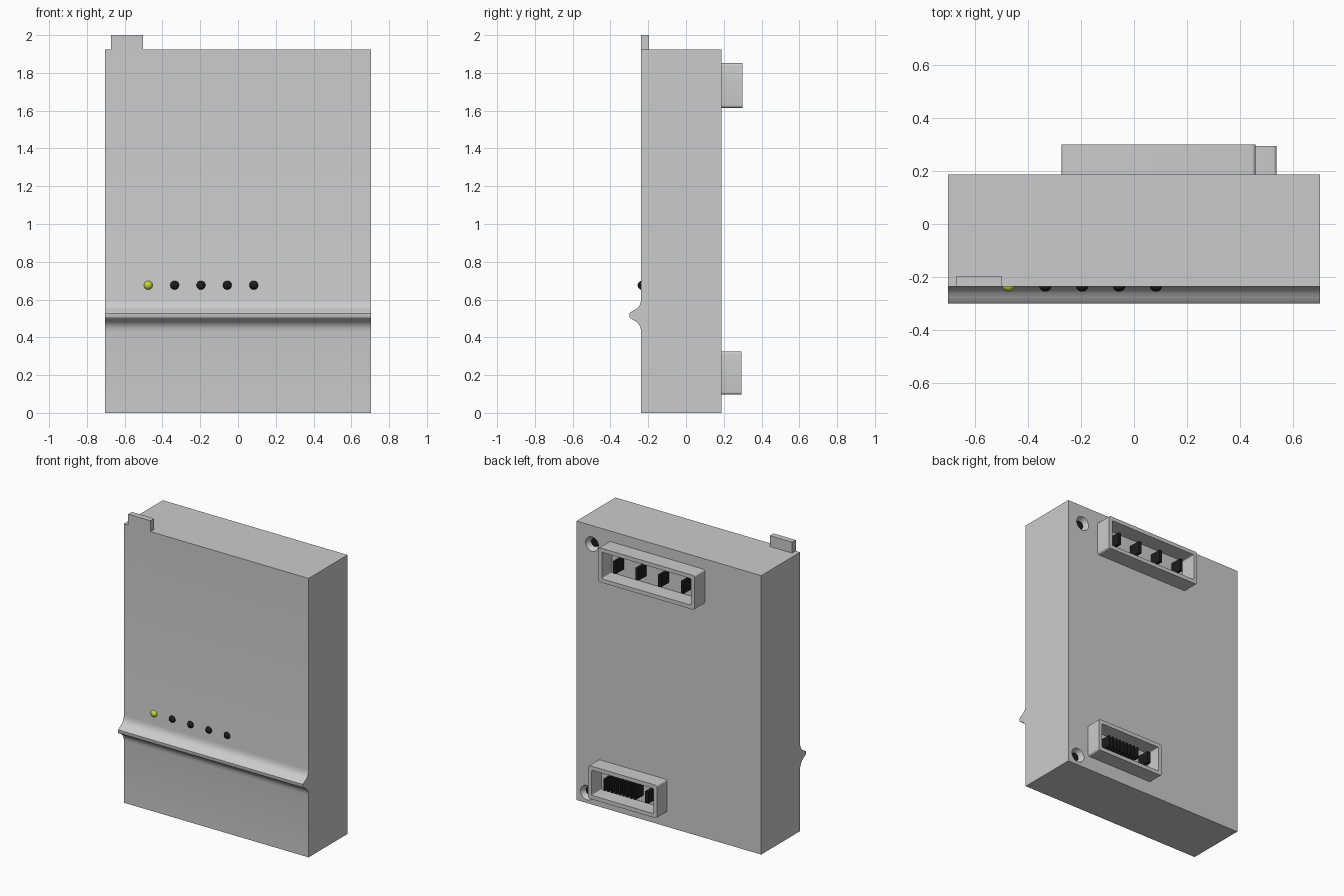
import bpy, bmesh, math
from mathutils import Matrix

if "Cube" in bpy.data.objects:
    bpy.data.objects.remove(bpy.data.objects["Cube"])

FRONT, BACK, HALF, TOP = -0.237, 0.187, 0.705, 1.925


def material(name, rgb):
    m = bpy.data.materials.new(name)
    m.diffuse_color = (*rgb, 1)
    m.use_nodes = True
    m.node_tree.nodes["Principled BSDF"].inputs["Base Color"].default_value = m.diffuse_color
    return m


BLACK = material("black", (0.012, 0.012, 0.012))
LIME = material("lime", (0.55, 0.7, 0.03))


def make(name, bm, mat=None, smooth=None):
    bmesh.ops.recalc_face_normals(bm, faces=bm.faces)
    me = bpy.data.meshes.new(name)
    bm.to_mesh(me)
    bm.free()
    ob = bpy.data.objects.new(name, me)
    bpy.context.collection.objects.link(ob)
    if mat:
        me.materials.append(mat)
    bpy.ops.object.select_all(action='DESELECT')
    bpy.context.view_layer.objects.active = ob
    ob.select_set(True)
    if smooth:
        bpy.ops.object.shade_smooth_by_angle(angle=math.radians(smooth))
    return ob


def box(name, x0, x1, y0, y1, z0, z1, mat=None):
    bm = bmesh.new()
    bmesh.ops.create_cube(bm, size=1)
    for v in bm.verts:
        v.co = ((x0 + x1) / 2 + v.co.x * (x1 - x0), (y0 + y1) / 2 + v.co.y * (y1 - y0),
                (z0 + z1) / 2 + v.co.z * (z1 - z0))
    return make(name, bm, mat)


def cone(name, x, z, y0, y1, r0, r1, mat=None):
    # cone along y from y0 (radius r0) to y1 (radius r1)
    bm = bmesh.new()
    mtx = Matrix.Translation((x, (y0 + y1) / 2, z)) @ Matrix.Rotation(-math.pi / 2, 4, 'X')
    bmesh.ops.create_cone(bm, cap_ends=True, segments=32, radius1=r0, radius2=r1,
                          depth=y1 - y0, matrix=mtx)
    return make(name, bm, mat, 30)


def rounded_rect(bm, x0, x1, z0, z1, y, r):
    corners = [(x1 - r, z1 - r), (x0 + r, z1 - r), (x0 + r, z0 + r), (x1 - r, z0 + r)]
    loop = []
    for i, (cx, cz) in enumerate(corners):
        for k in range(6):
            a = math.pi / 2 * (i + k / 5)
            loop.append(bm.verts.new((cx + r * math.cos(a), y, cz + r * math.sin(a))))
    return loop


def socket(name, x0, x1, z0, z1, y1):
    # open tray: outer wall, rim, inner wall, floor
    bm = bmesh.new()
    t = 0.027
    inner = (x0 + t, x1 - t, z0 + t, z1 - t)
    loops = [rounded_rect(bm, x0, x1, z0, z1, BACK - 0.005, 0.014),
             rounded_rect(bm, x0, x1, z0, z1, y1, 0.014),
             rounded_rect(bm, *inner, y1, 0.008),
             rounded_rect(bm, *inner, BACK + 0.002, 0.008)]
    for a, b in zip(loops, loops[1:]):
        for i in range(len(a)):
            j = (i + 1) % len(a)
            bm.faces.new((a[i], a[j], b[j], b[i]))
    bm.faces.new(loops[0])
    bm.faces.new(loops[-1])
    return make(name, bm, None, 35)


# housing with the front ridge in its side profile
profile = [(BACK, 0), (BACK, TOP), (FRONT, TOP), (FRONT, .605), (-.240, .583), (-.247, .567),
           (-.259, .553), (-.277, .542), (-.297, .531), (-.300, .527), (-.300, .508),
           (-.297, .503), (-.275, .490), (-.259, .479), (-.247, .465), (-.240, .448),
           (FRONT, .428), (FRONT, 0)]
bm = bmesh.new()
face = bm.faces.new([bm.verts.new((-HALF, y, z)) for y, z in profile])
ext = bmesh.ops.extrude_face_region(bm, geom=[face])
bmesh.ops.translate(bm, vec=(2 * HALF, 0, 0),
                    verts=[g for g in ext["geom"] if isinstance(g, bmesh.types.BMVert)])
housing = make("housing", bm)

# countersunk screw holes with dark screws inside
for i, (x, z) in enumerate([(0.586, 1.797), (0.625, 0.072)]):
    cutter = cone("hole_cutter", x, z, BACK - 0.045, BACK + 0.001, 0.033, 0.05)
    cutter.hide_render = True
    mod = housing.modifiers.new("hole", 'BOOLEAN')
    mod.operation = 'DIFFERENCE'
    mod.solver = 'EXACT'
    mod.object = cutter
    bpy.context.view_layer.objects.active = housing
    bpy.ops.object.modifier_apply(modifier=mod.name)
    bpy.data.objects.remove(cutter)
    cone(f"screw_{i + 1}", x, z, BACK - 0.05, BACK - 0.03, 0.032, 0.028, BLACK)

bpy.ops.object.select_all(action='DESELECT')
bpy.context.view_layer.objects.active = housing
housing.select_set(True)
bpy.ops.object.shade_smooth_by_angle(angle=math.radians(35))

# top tab
box("top_tab", -0.672, -0.502, FRONT, -0.197, TOP - 0.01, 2.0)

# indicator lights
for i in range(5):
    bm = bmesh.new()
    bmesh.ops.create_uvsphere(bm, u_segments=24, v_segments=16, radius=0.024,
                              matrix=Matrix.Translation((-0.475 + i * 0.1395, -0.232, 0.676)))
    make(f"indicator_light_{i + 1}", bm, BLACK if i else LIME, 60)

# rear sockets
socket("power_socket", -0.275, 0.46, 1.615, 1.852, 0.30)
socket("signal_socket", 0.015, 0.54, 0.097, 0.325, 0.295)

# contact blades
for i in range(4):
    x = 0.352 - i * 0.172
    box(f"power_blade_{i + 1}", x - 0.01, x + 0.01, BACK, 0.277, 1.69, 1.775, BLACK)
for i in range(9):
    x = 0.432 - i * 0.029
    box(f"signal_pin_{i + 1}", x - 0.007, x + 0.007, BACK, 0.275, 0.17, 0.25, BLACK)
box("ground_blade", 0.095, 0.12, BACK, 0.275, 0.17, 0.25, BLACK)
